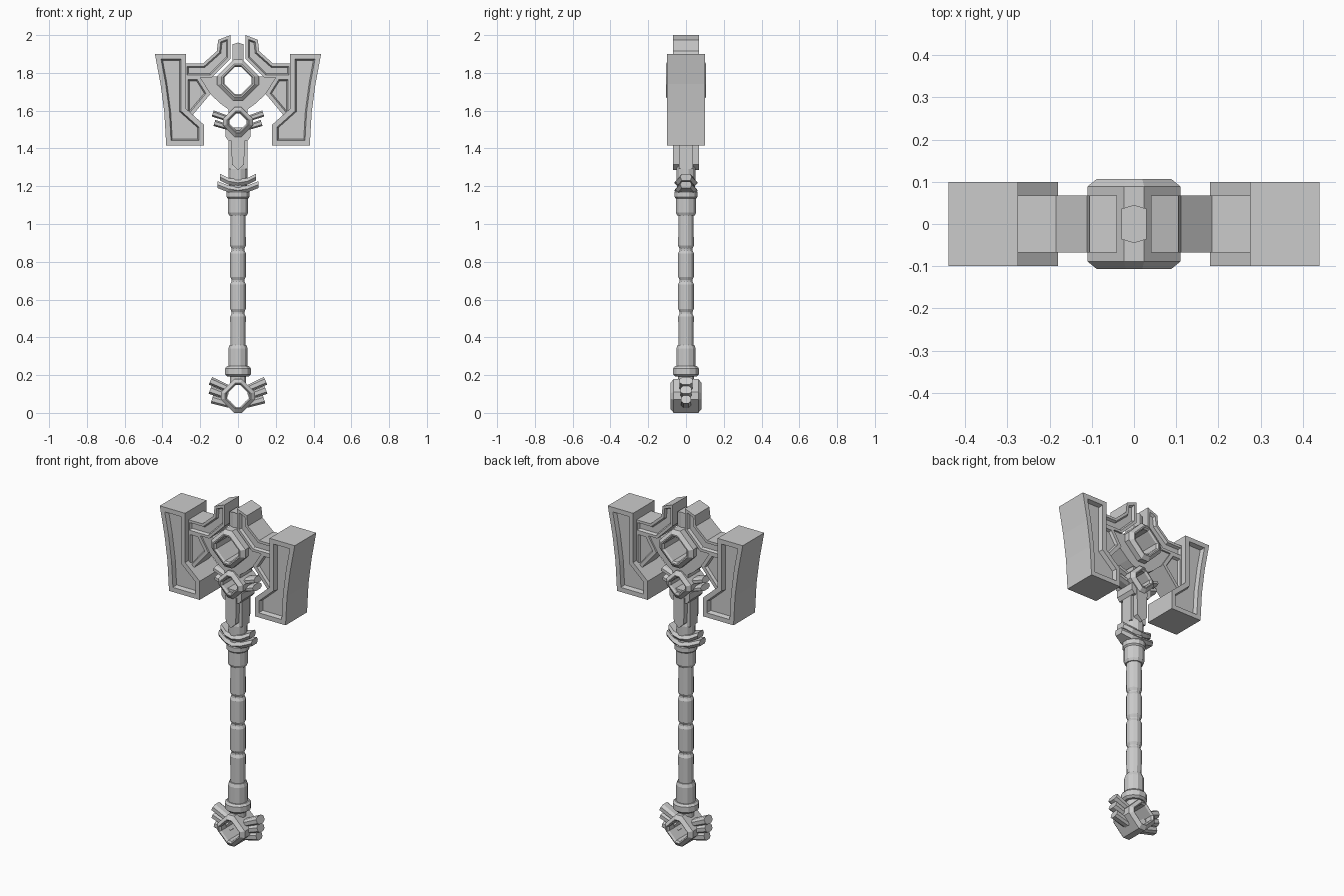
import bpy, bmesh, math

cube = bpy.data.objects.get("Cube")
if cube:
    bpy.data.objects.remove(cube, do_unlink=True)

steel = bpy.data.materials.new("plain grey")
steel.use_nodes = True
grey = (0.6, 0.6, 0.6, 1)
steel.diffuse_color = grey
steel.node_tree.nodes["Principled BSDF"].inputs["Base Color"].default_value = grey


def finish(name, bm):
    bmesh.ops.recalc_face_normals(bm, faces=bm.faces)
    mesh = bpy.data.meshes.new(name)
    bm.to_mesh(mesh)
    bm.free()
    mesh.materials.append(steel)
    ob = bpy.data.objects.new(name, mesh)
    bpy.context.collection.objects.link(ob)
    return ob


def slab(name, outline, half, side=1, rim=0, recess=0.02):
    """Front outline extruded through y, with optional sunken panels front and back."""
    bm = bmesh.new()
    base = bm.faces.new([bm.verts.new((x * side, -half, z)) for x, z in outline])
    new = bmesh.ops.extrude_face_region(bm, geom=[base])["geom"]
    for v in new:
        if isinstance(v, bmesh.types.BMVert):
            v.co.y = half
    bmesh.ops.recalc_face_normals(bm, faces=bm.faces)
    if rim:
        panels = [f for f in bm.faces if abs(f.normal.y) > 0.9]
        for thick, depth in ((rim, 0), (0.007, -recess)):
            bmesh.ops.inset_individual(bm, faces=panels, thickness=thick,
                                       depth=depth, use_even_offset=True)
    return finish(name, bm)


def loft(name, loops, closed=False):
    """Join equal loops of points; cap the ends unless closed on itself."""
    bm = bmesh.new()
    rows = [[bm.verts.new(p) for p in loop] for loop in loops]
    n = len(rows[0])
    for i in range(len(rows) - (0 if closed else 1)):
        a, b = rows[i], rows[(i + 1) % len(rows)]
        for j in range(n):
            bm.faces.new((a[j], a[(j + 1) % n], b[(j + 1) % n], b[j]))
    if not closed:
        bm.faces.new(rows[0])
        bm.faces.new(rows[-1])
    return finish(name, bm)


def lathe(name, profile, sides=12):
    step = 2 * math.pi / sides
    return loft(name, [[(r * math.cos(step * (i + 0.5)), r * math.sin(step * (i + 0.5)), z)
                        for i in range(sides)] for r, z in profile])


def diamond_ring(name, z, outer, inner, half):
    """Diamond frame with clipped corners and chamfered rims."""
    mid = outer - 0.022
    profile = [(outer, half - 0.018), (mid, half), (inner + 0.008, half), (inner, half - 0.01)]
    profile += [(r, -y) for r, y in reversed(profile)]
    loops = []
    for r, y in profile:
        c = r * 0.22
        pts = [(r, -c), (r, c), (c, r), (-c, r), (-r, c), (-r, -c), (-c, -r), (c, -r)]
        loops.append([(px, y, z + pz) for px, pz in pts])
    return loft(name, loops, closed=True)


def prong(name, start, end, width, half, side):
    """Tapered bar with bevelled long edges."""
    (x0, z0), (x1, z1) = start, end
    length = math.hypot(x1 - x0, z1 - z0)
    ux, uz = (x1 - x0) / length, (z1 - z0) / length
    loops = []
    for x, z, s in ((x0, z0, 0.85), (x1, z1, 1)):
        loop = []
        for w, y in ((-.5, -.5), (-.25, -1), (.25, -1), (.5, -.5),
                     (.5, .5), (.25, 1), (-.25, 1), (-.5, .5)):
            w *= width * s
            loop.append(((x - uz * w) * side, y * half, z + ux * w))
        loops.append(loop)
    return loft(name, loops)


def mirrored(points):
    return points + [(-x, z) for x, z in reversed(points) if x]


# Grip with shallow grooves, and its end sleeves
grip = [(0.04, 0.34)]
for z in (0.53, 0.70, 0.865):
    grip += [(0.043, z - 0.02), (0.035, z - 0.004), (0.035, z + 0.004), (0.043, z + 0.02)]
grip += [(0.041, 1.06)]
lathe("grip", grip)
lathe("lower_sleeve", [(0.053, 0.23), (0.053, 0.34), (0.046, 0.36)])
lathe("lower_band", [(0.058, 0.192), (0.071, 0.203), (0.071, 0.235), (0.06, 0.247)])
lathe("pommel_stem", [(0.044, 0.15), (0.044, 0.20)])
lathe("upper_sleeve", [(0.048, 1.045), (0.055, 1.06), (0.055, 1.14)])
lathe("upper_band", [(0.055, 1.135), (0.063, 1.143), (0.063, 1.17), (0.055, 1.18)])

# Collar with two chevron bands
lathe("collar_core", [(0.05, 1.17), (0.052, 1.29), (0.046, 1.31)])
for name, tip, z in (("lower_chevron", 0.108, 1.178), ("upper_chevron", 0.095, 1.218)):
    loops = []
    for x, rise, half in ((-tip, 0.03, 0.03), (-0.05, 0.008, 0.055), (0, 0, 0.062),
                          (0.05, 0.008, 0.055), (tip, 0.03, 0.03)):
        loops.append([(x, y * half, z + rise + dz) for y, dz in
                      ((-.75, -.018), (-1, 0), (-.75, .018), (.75, .018), (1, 0), (.75, -.018))])
    loft(name, loops)

# Neck
slab("neck_core", mirrored([(0.05, 1.29), (0.05, 1.47)]), 0.036)
slab("neck_plate", mirrored([(0, 1.285), (0.032, 1.315), (0.036, 1.47)]), 0.068)
slab("neck_cap", mirrored([(0.05, 1.44), (0.065, 1.46), (0.065, 1.50), (0.045, 1.51)]), 0.062)
slab("head_stem", mirrored([(0.025, 1.59), (0.05, 1.58), (0.055, 1.66)]), 0.055)

# Diamond frames
diamond_ring("pommel_frame", 0.09, 0.09, 0.058, 0.083)
diamond_ring("neck_frame", 1.54, 0.08, 0.045, 0.085)
diamond_ring("head_frame", 1.76, 0.11, 0.072, 0.107)

# Crest above the head frame
loft("crest", [[(x, y, z - abs(x) * 0.3) for x, y in
                ((0, -.045), (.03, -.036), (.03, .036), (0, .045), (-.03, .036), (-.03, -.036))]
               for z in (1.845, 1.96)])

for label, s in (("left", 1), ("right", -1)):
    # Heavy striking block with sunken panels
    slab(label + "_striking_block",
         [(0.44, 1.90), (0.275, 1.90), (0.275, 1.61), (0.18, 1.525), (0.18, 1.415),
          (0.38, 1.415), (0.39, 1.59), (0.41, 1.74)], 0.10, s, 0.027, 0.025)
    # Stepped upper arm
    slab(label + "_upper_arm",
         [(0.285, 1.85), (0.185, 1.85), (0.112, 1.915), (0.105, 1.975), (0.04, 2.0),
          (0.04, 1.875), (0.14, 1.775), (0.285, 1.775)], 0.068, s, 0.015, 0.015)
    # Lower strut with sunken panel
    slab(label + "_lower_strut",
         [(0.285, 1.785), (0.205, 1.785), (0.145, 1.69), (0.25, 1.565), (0.285, 1.58)],
         0.068, s, 0.02, 0.015)
    # Web joining the frame to the arms
    slab(label + "_head_web",
         [(0.24, 1.78), (0.08, 1.78), (0.065, 1.69), (0, 1.65), (0, 1.60),
          (0.055, 1.61), (0.09, 1.635), (0.15, 1.69)], 0.058, s)
    # Feathered prongs beside the frames
    for i, (start, end) in enumerate((((0.045, 0.125), (0.146, 0.17)),
                                      ((0.055, 0.088), (0.148, 0.122)),
                                      ((0.045, 0.045), (0.138, 0.072)))):
        prong(f"{label}_pommel_prong_{i + 1}", start, end, 0.044, 0.034 - 0.004 * i, s)
    for i, (start, end) in enumerate((((0.045, 1.555), (0.134, 1.585)),
                                      ((0.045, 1.51), (0.125, 1.535)))):
        prong(f"{label}_neck_prong_{i + 1}", start, end, 0.034, 0.04, s)
